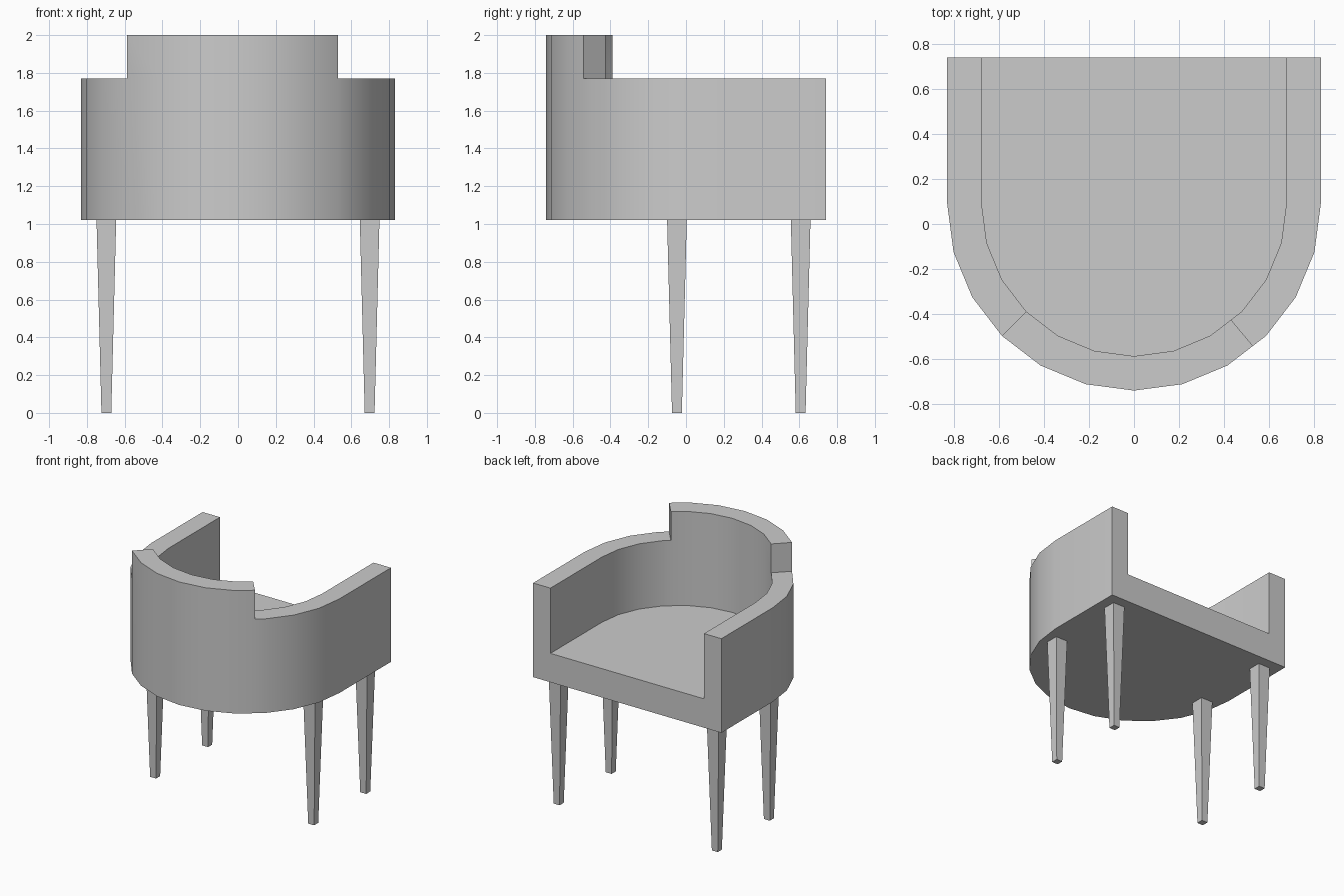
import bpy, bmesh, math
from mathutils import Vector

if "Cube" in bpy.data.objects:
    bpy.data.objects.remove(bpy.data.objects["Cube"], do_unlink=True)

grey = bpy.data.materials.new("plain grey")
grey.use_nodes = True
colour = (0.6, 0.6, 0.6, 1)
grey.diffuse_color = colour
grey.node_tree.nodes["Principled BSDF"].inputs["Base Color"].default_value = colour

FRONT, CENTRE = 0.74, 0.09            # open edge and arc centre in y
BASE, SEAT, ARM, BACK = 1.02, 1.25, 1.77, 2.0
OUTER, INNER = 0.83, 0.677


def u_path(radius):
    """U-shaped plan: straight arm, half circle, straight arm."""
    arc = [Vector((radius * math.cos(math.radians(a)),
                   CENTRE - radius * math.sin(math.radians(a))))
           for a in range(0, 181, 15)]
    arc.insert(4, arc[3].lerp(arc[4], 0.34))      # one end of the raised back
    return [Vector((radius, FRONT))] + arc + [Vector((-radius, FRONT))]


# Body: seat, arms and raised back as one closed shell
outer, inner = u_path(OUTER), u_path(INNER)
raised = range(5, 11)                 # path segments under the raised back
bm = bmesh.new()


def face(*points):
    return bm.faces.new([bm.verts.new((p.x, p.y, z)) for p, z in points])


def wall(a, b, low, high):
    face((a, low), (b, low), (b, high), (a, high))


for i in range(len(outer) - 1):
    o, p, q, r = outer[i], outer[i + 1], inner[i + 1], inner[i]
    wall(o, p, BASE, ARM)
    wall(q, r, SEAT, ARM)
    top = ARM
    if i in raised:
        top = BACK
        wall(o, p, ARM, BACK)
        wall(q, r, ARM, BACK)
    face((o, top), (p, top), (q, top), (r, top))

for i in (raised.start, raised.stop):             # ends of the raised back
    wall(outer[i], inner[i], ARM, BACK)

face(*[(p, BASE) for p in outer])
face(*[(p, SEAT) for p in inner])
a, b, c, d = outer[0], inner[0], inner[-1], outer[-1]
face((a, BASE), (a, ARM), (b, ARM), (b, SEAT),
     (c, SEAT), (c, ARM), (d, ARM), (d, BASE))

bmesh.ops.remove_doubles(bm, verts=bm.verts, dist=0.0001)
bmesh.ops.recalc_face_normals(bm, faces=bm.faces)
mesh = bpy.data.meshes.new("chair_body")
bm.to_mesh(mesh)
bm.free()
body = bpy.data.objects.new("chair_body", mesh)
bpy.context.collection.objects.link(body)
mesh.materials.append(grey)
bpy.ops.object.select_all(action="DESELECT")
body.select_set(True)
bpy.context.view_layer.objects.active = body
bpy.ops.object.shade_smooth_by_angle(angle=math.radians(30))

# Legs: square and tapered towards the floor
for row, y in (("front", 0.607), ("rear", -0.048)):
    for side, x in (("left", 0.697), ("right", -0.697)):
        bpy.ops.mesh.primitive_cone_add(
            vertices=4, radius1=0.026 * math.sqrt(2), radius2=0.052 * math.sqrt(2),
            depth=BASE, location=(x, y, BASE / 2), rotation=(0, 0, math.pi / 4))
        leg = bpy.context.object
        # The open side of the seat faces +y
        leg.name = f"{'open_side' if row == 'front' else 'backrest'}_leg_{side}"
        leg.data.materials.append(grey)
